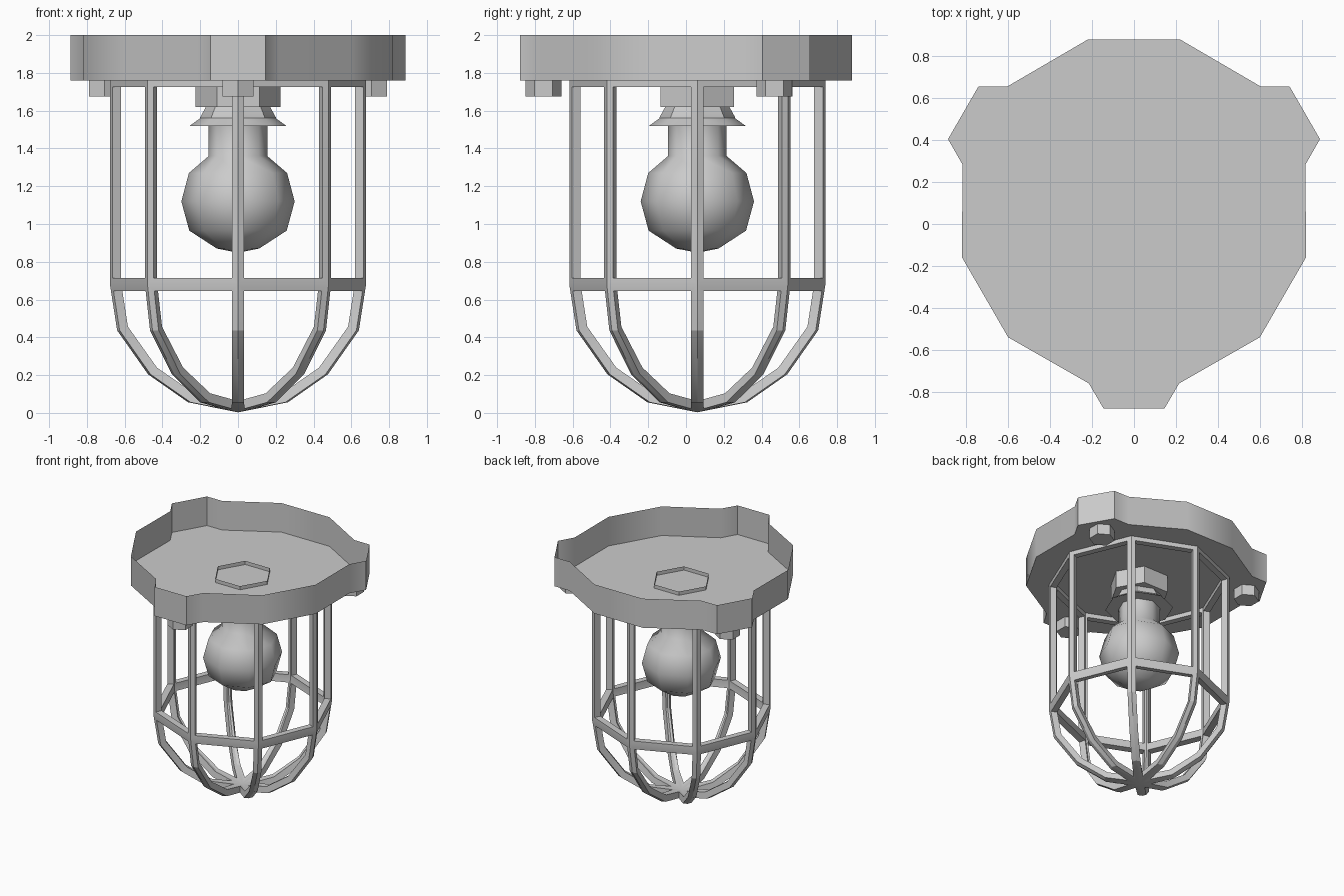
import bpy, bmesh, math
from mathutils import Vector, Matrix

if "Cube" in bpy.data.objects:
    bpy.data.objects.remove(bpy.data.objects["Cube"])

CY = 0.06  # lamp axis offset in y


def finish(name, bm, angle=35, recalc=True):
    bmesh.ops.remove_doubles(bm, verts=bm.verts, dist=0.0005)
    if recalc:
        bmesh.ops.recalc_face_normals(bm, faces=bm.faces)
    me = bpy.data.meshes.new(name)
    bm.to_mesh(me)
    bm.free()
    ob = bpy.data.objects.new(name, me)
    bpy.context.collection.objects.link(ob)
    bpy.ops.object.select_all(action='DESELECT')
    ob.select_set(True)
    bpy.context.view_layer.objects.active = ob
    bpy.ops.object.shade_smooth_by_angle(angle=math.radians(angle))
    return ob


def lathe(name, profile, sides, phase=0, cx=0, cy=CY, angle=35):
    """Revolve (radius, z) points, listed from top to bottom."""
    bm = bmesh.new()
    rings = []
    for r, z in profile:
        if r == 0:
            rings.append([bm.verts.new((cx, cy, z))] * sides)
        else:
            rings.append([bm.verts.new((cx + r * math.cos(phase + math.tau * i / sides),
                                        cy + r * math.sin(phase + math.tau * i / sides), z))
                          for i in range(sides)])
    for a, b in zip(rings, rings[1:]):
        for i in range(sides):
            j = (i + 1) % sides
            quad = [a[i], b[i], b[j], a[j]]
            bm.faces.new(list(dict.fromkeys(quad)))
    return finish(name, bm, angle, recalc=False)


# mounting plate: open tray with three lugs
bm = bmesh.new()
lobe = [(-.60, -.60), (-.215, -.82), (-.145, -.94), (.145, -.94), (.215, -.82), (.60, -.60)]
low, high = [], []
for k in range(3):
    rot = Matrix.Rotation(math.tau * k / 3, 3, 'Z')
    for x, y in lobe:
        p = rot @ Vector((x, y, 0)) + Vector((0, CY, 0))
        low.append(bm.verts.new((p.x, p.y, 1.76)))
        high.append(bm.verts.new((p.x, p.y, 2.0)))
n = len(low)
for i in range(n):
    j = (i + 1) % n
    bm.faces.new((low[i], low[j], high[j], high[i]))
bm.faces.new(low[::-1])
finish("mounting_plate", bm, 35, recalc=False)

# hex bolts under the lugs
for k in range(3):
    a = -math.pi / 2 + math.tau * k / 3
    lathe(f"bolt_{k + 1}", [(.095, 1.76), (.095, 1.675), (0, 1.675)], 6, math.pi / 2,
          .815 * math.cos(a), CY + .815 * math.sin(a))

# socket nut, flared collar and bulb
lathe("socket_nut", [(.225, 1.79), (.225, 1.62), (0, 1.62)], 6)
lathe("socket_collar", [(.17, 1.62), (.20, 1.565), (.20, 1.56), (.255, 1.52), (0, 1.52)], 8)
lathe("bulb", [(.155, 1.52), (.155, 1.36), (.26, 1.27), (.30, 1.12), (.258, .965),
               (.112, .87), (0, .848)], 8, angle=50)

# guard cage: each of eight panels framed by an inset strip, then thickened
W = 0.035
rows = [(.678, 1.76), (.678, .68), (.64, .437), (.476, .204), (.264, .056)]
bm = bmesh.new()


def face(*pts):
    bm.faces.new([bm.verts.new(p) for p in pts])


for k in range(8):
    a0, a1 = math.tau * k / 8, math.tau * (k + 1) / 8
    L = [Vector((r * math.cos(a0), CY + r * math.sin(a0), z)) for r, z in rows]
    R = [Vector((r * math.cos(a1), CY + r * math.sin(a1), z)) for r, z in rows]
    l = [p + (q - p).normalized() * W for p, q in zip(L, R)]
    r = [q + (p - q).normalized() * W for p, q in zip(L, R)]
    up = Vector((0, 0, W))
    # upper rectangular window
    ut, ub = (l[0] - up, r[0] - up), (l[1] + up, r[1] + up)
    face(L[0], L[1], ub[0], ut[0])
    face(R[1], R[0], ut[1], ub[1])
    face(R[0], L[0], ut[0], ut[1])
    face(L[1], R[1], ub[1], ub[0])
    # lower curved window running to the pole
    pole = Vector((0, CY, .003))
    tip = pole.lerp((L[4] + R[4]) / 2, .37)
    il = [l[1] + (l[2] - l[1]).normalized() * W] + l[2:] + [tip]
    ir = [r[1] + (r[2] - r[1]).normalized() * W] + r[2:] + [tip]
    Lo, Ro = L[1:] + [pole], R[1:] + [pole]
    face(Ro[0], Lo[0], il[0], ir[0])
    for i in range(4):
        face(Lo[i], Lo[i + 1], il[i + 1], il[i])
        face(Ro[i + 1], Ro[i], ir[i], ir[i + 1])
cage = finish("guard_cage", bm, 20, recalc=False)
mod = cage.modifiers.new("thickness", 'SOLIDIFY')
mod.thickness = 0.05
mod.offset = -1
mod.use_even_offset = True
bpy.ops.object.modifier_apply(modifier=mod.name)
bpy.ops.object.shade_smooth_by_angle(angle=math.radians(20))
